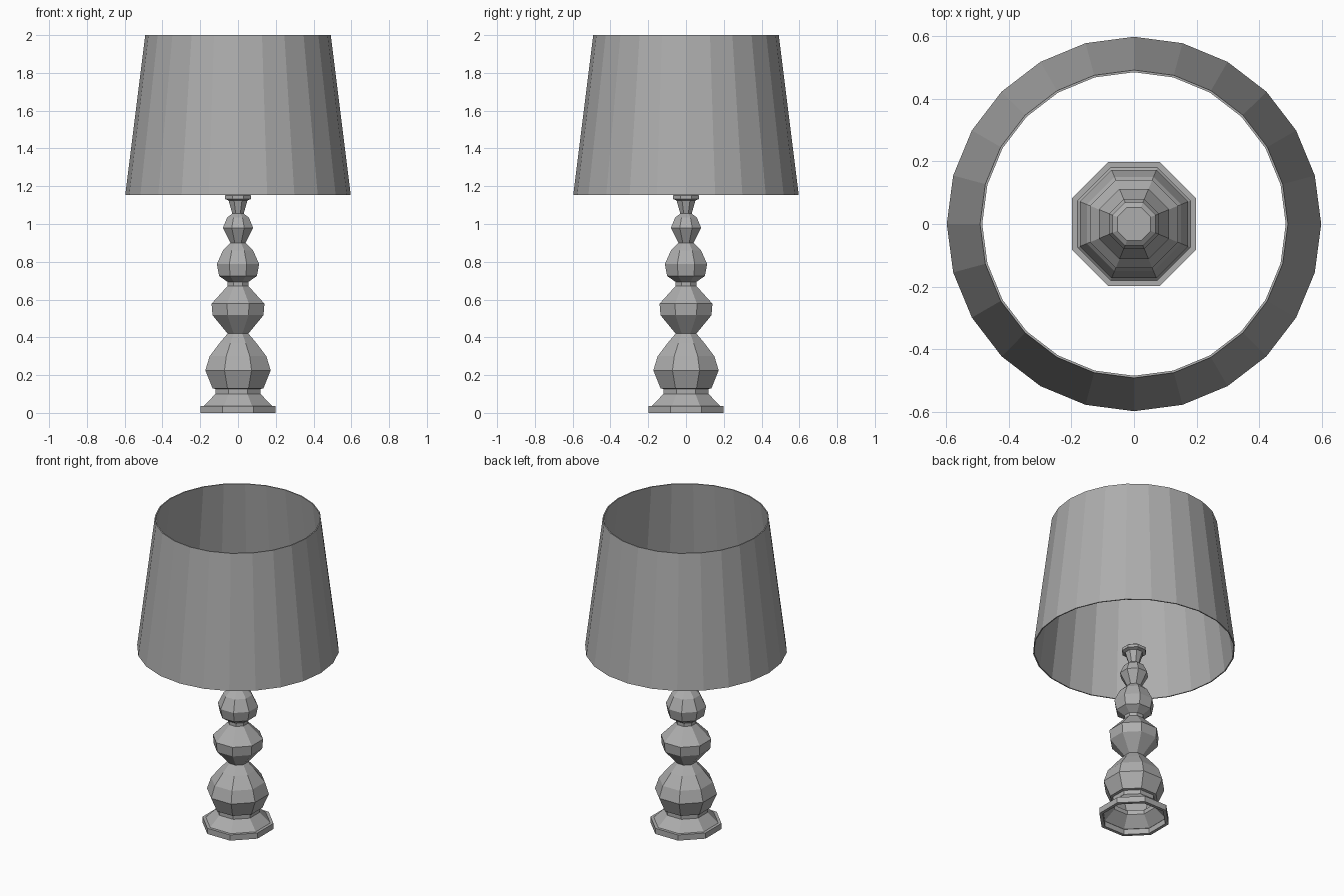
import bpy, bmesh, math

if "Cube" in bpy.data.objects:
    bpy.data.objects.remove(bpy.data.objects["Cube"])

# Mid grey used for the whole lamp
grey = bpy.data.materials.new("mid_grey")
grey.diffuse_color = (0.42, 0.42, 0.42, 1)
grey.use_nodes = True
grey.node_tree.nodes["Principled BSDF"].inputs["Base Color"].default_value = grey.diffuse_color


def lathe(name, profile, sides, turn=0.0, closed=False, cap=False):
    """Spin a (radius, z) profile around z with flat faces."""
    bm = bmesh.new()
    rings = []
    for r, z in profile:
        ring = []
        for i in range(sides):
            a = turn + 2 * math.pi * i / sides
            ring.append(bm.verts.new((r * math.cos(a), r * math.sin(a), z)))
        rings.append(ring)
    pairs = list(zip(rings, rings[1:]))
    if closed:
        pairs.append((rings[-1], rings[0]))
    for lo, hi in pairs:
        for i in range(sides):
            j = (i + 1) % sides
            bm.faces.new((lo[i], lo[j], hi[j], hi[i]))
    if cap:
        bm.faces.new(rings[-1])
    mesh = bpy.data.meshes.new(name)
    bm.to_mesh(mesh)
    bm.free()
    mesh.materials.append(grey)
    obj = bpy.data.objects.new(name, mesh)
    bpy.context.collection.objects.link(obj)
    return obj


# Turned octagonal stand with a rimmed foot, open underneath;
# widths measured across flats
stand = [
    (0.178, 0.034), (0.178, 0.0),
    (0.198, 0.0), (0.198, 0.037), (0.18, 0.037), (0.12, 0.1), (0.12, 0.127),
    (0.135, 0.13), (0.173, 0.225), (0.15, 0.3), (0.097, 0.37), (0.055, 0.42),
    (0.135, 0.517), (0.14, 0.578), (0.055, 0.672), (0.055, 0.693),
    (0.1, 0.725), (0.112, 0.788), (0.08, 0.86), (0.04, 0.9),
    (0.08, 0.98), (0.057, 1.035), (0.03, 1.055), (0.05, 1.125),
    (0.069, 1.132), (0.069, 1.15), (0.053, 1.162), (0.042, 1.162),
]
k = 1 / math.cos(math.pi / 8)
lathe("lamp_stand", [(r * k, z) for r, z in stand], 8, math.pi / 8, cap=True)

# Tapered thin-walled shade, open at both ends
lathe("lamp_shade",
      [(0.597, 1.153), (0.491, 2.0), (0.484, 2.0), (0.590, 1.153)],
      24, closed=True)
